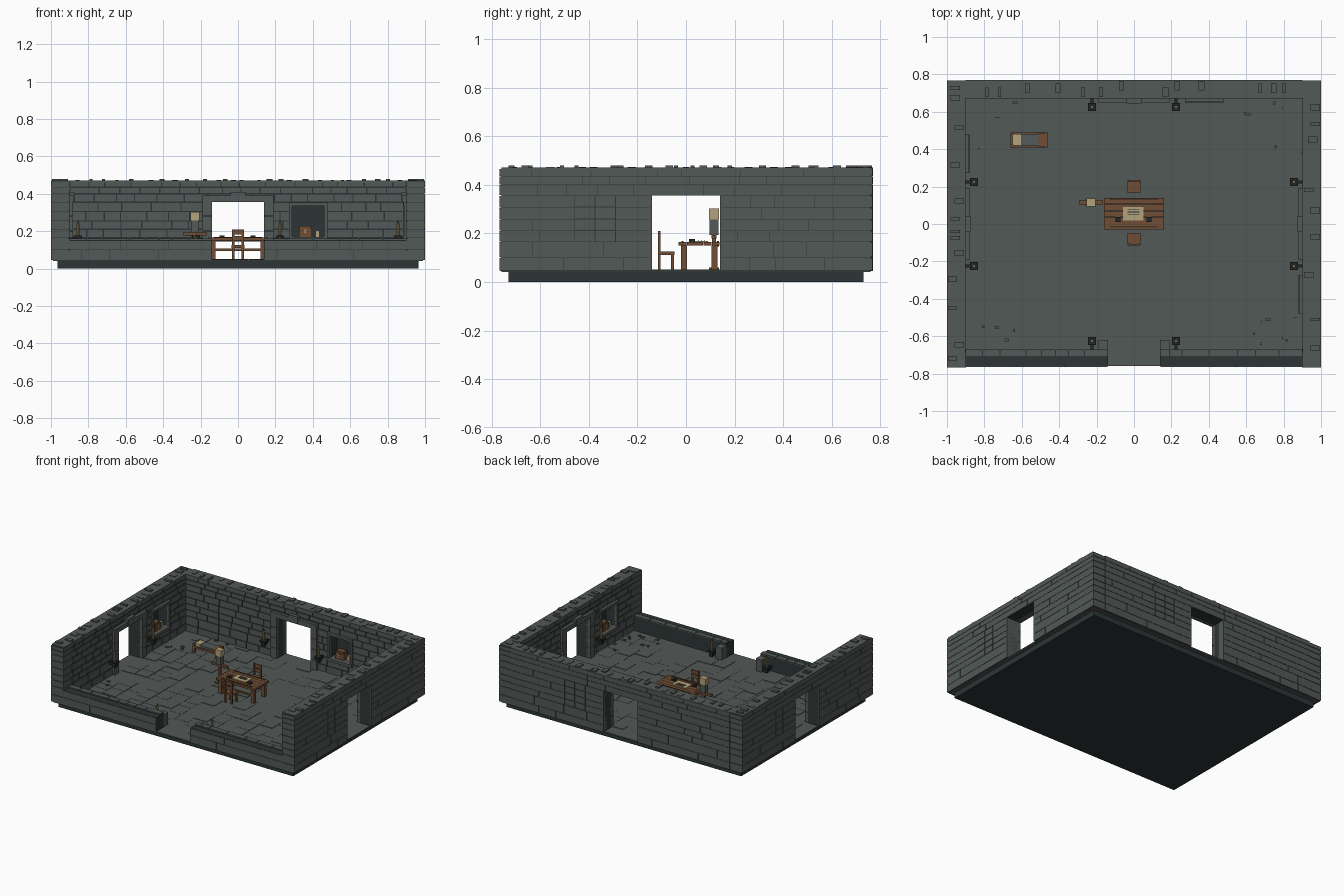
import bpy
import bmesh
import random
from math import cos, sin, radians
from mathutils import Matrix, Vector

random.seed(7)
if "Cube" in bpy.data.objects:
    bpy.data.objects.remove(bpy.data.objects["Cube"])


def material(name, *rgb):
    mat = bpy.data.materials.new(name)
    mat.use_nodes = True
    color = (*rgb, 1)
    mat.diffuse_color = color
    mat.node_tree.nodes["Principled BSDF"].inputs["Base Color"].default_value = color
    return mat


STONE = material("grey stone", .085, .1, .095)
DARK = material("dark stone", .026, .036, .037)
WOOD = material("brown wood", .16, .075, .035)
DEEP = material("dark wood", .07, .035, .018)
CREAM = material("cream cloth", .45, .37, .2)
CLOTH = material("grey cloth", .09, .1, .1)
WAX = material("tan wax", .33, .24, .11)
IRON = material("black iron", .015, .02, .022)


def build(name, mat, boxes, angle=0, shift=(0, 0, 0)):
    """One mesh from boxes given as (u0, u1, v0, v1, z0, z1), turned about z."""
    bm = bmesh.new()
    for u0, u1, v0, v1, z0, z1 in boxes:
        size = Matrix.Diagonal((u1 - u0, v1 - v0, z1 - z0, 1))
        mid = Vector((u0 + u1, v0 + v1, z0 + z1)) / 2
        bmesh.ops.create_cube(bm, size=1, matrix=Matrix.Translation(mid) @ size)
    bm.transform(Matrix.Translation(shift) @ Matrix.Rotation(radians(angle), 4, 'Z'))
    mesh = bpy.data.meshes.new(name)
    bm.to_mesh(mesh)
    bm.free()
    mesh.materials.append(mat)
    obj = bpy.data.objects.new(name, mesh)
    bpy.context.collection.objects.link(obj)
    return obj


def cylinder(name, mat, radius, depth, loc, sides=10, rot=(0, 0, 0)):
    bpy.ops.mesh.primitive_cylinder_add(vertices=sides, radius=radius, depth=depth,
                                        location=loc, rotation=rot)
    obj = bpy.context.object
    obj.name = name
    obj.data.materials.append(mat)
    return obj


# Openings and stone courses shared by the walls
DOOR, DOOR_TOP = .14, .355
N0, N1, NZ0, NZ1 = .29, .46, .165, .335
BASE, TOP, THICK, LIP = .045, .465, .1, .006
COURSES = [BASE, .1, NZ0, .21, .255, .305, DOOR_TOP, .4, .435, TOP]


def spans(half, z):
    """Solid stretches of a wall at height z."""
    cuts = [(-half, -DOOR), (DOOR, half)] if z < DOOR_TOP else [(-half, half)]
    if NZ0 < z < NZ1:
        cuts = [(-half, -DOOR), (DOOR, N0), (N1, half)]
    return cuts


def bricks(stretches, z0, z1, v0, v1, gap, low, high):
    out = []
    for a, b in stretches:
        u = a
        while u < b - .001:
            end = u + random.uniform(low, high)
            if b - end < low / 2:
                end = b
            out.append((u + gap / 2, end - gap / 2, v0, v1, z0 + gap / 2, z1 - gap / 2))
            u = end
    return out


def full_wall(side, angle, d, half):
    """Wall with a doorway and a niche, facing inward at distance d."""
    inner, outer = d + LIP, d + THICK - LIP
    core = [(-half, -DOOR, inner, outer, BASE, TOP), (-DOOR, DOOR, inner, outer, DOOR_TOP, TOP),
            (DOOR, N0, inner, outer, BASE, TOP), (N1, half, inner, outer, BASE, TOP),
            (N0, N1, inner, outer, BASE, NZ0), (N0, N1, inner, outer, NZ1, TOP),
            (N0, N1, d + .08, outer, NZ0, NZ1)]
    build(side + "_wall_core", DARK, core, angle)
    stones = []
    for z0, z1 in zip(COURSES, COURSES[1:]):
        runs = spans(half, (z0 + z1) / 2)
        stones += bricks(runs, z0, z1, d, inner + .002, .007, .08, .18)
        stones += bricks(runs, z0, z1, outer - .002, d + THICK, .002, .1, .3)
    # blocked-up panel behind the niche
    step = (DOOR_TOP - NZ0) / 4
    for row in range(4):
        z = NZ0 + row * step
        mid = (N0 + N1) / 2
        for a, b in ((N0, mid), (mid, N1)):
            stones.append((a + .002, b - .002, outer - .002, d + THICK, z + .002, z + step - .002))
    # cap and loose stones along the top
    stones.append((-half, half, d, d + THICK, TOP - .005, TOP + .005))
    u = -half + .03
    while u < half - .04:
        w = random.uniform(.015, .035)
        v = d + random.choice((.01, .03, .045))
        stones.append((u, u + w, v, v + .05, TOP, TOP + random.choice((.009, .014))))
        u += w + random.uniform(.01, .08)
    build(side + "_wall_stones", STONE, stones, angle)

    # door surround
    jamb = DOOR + .05
    frame = [(s * DOOR, s * jamb, d - .018, d + .02, z, z + .075)
             for s in (-1, 1) for z in (.05, .127, .204, .281)]
    frame = [(min(a, b), max(a, b), *rest) for a, b, *rest in frame]
    frame += [(-jamb, jamb, d - .022, d + .02, DOOR_TOP, .39),
              (-.04, .04, d - .026, d + .02, DOOR_TOP + .005, .41)]
    frame += [(min(s * DOOR, s * (DOOR + .008)), max(s * DOOR, s * (DOOR + .008)),
               d, d + THICK, .05, DOOR_TOP) for s in (-1, 1)]
    build(side + "_door_surround", STONE, frame, angle)

    # niche surround and the goods in it
    e = .018
    build(side + "_niche_surround", STONE,
          [(N0 - e, N0, d - .012, d + .02, NZ0, NZ1), (N1, N1 + e, d - .012, d + .02, NZ0, NZ1),
           (N0 - e, N1 + e, d - .015, d + .02, NZ1, NZ1 + e),
           (N0 - e, N1 + e, d - .02, d + .07, NZ0 - e, NZ0 + .003)], angle)
    build(side + "_niche_chest", WOOD, [(.325, .395, d + .01, d + .06, NZ0, .215),
                                        (.33, .39, d + .015, d + .055, .215, .228)], angle)
    build(side + "_niche_clasp", WAX, [(.353, .367, d + .005, d + .012, .19, .21)], angle)
    build(side + "_niche_jar", CREAM, [(.415, .435, d + .02, d + .04, NZ0, .205)], angle)


# Foundation and floor
build("foundation", DARK, [(-.965, .965, -.73, .73, 0, .042)])
floor = [(-.99, .99, -.76, .76, .04, .049)]
for i in range(17):
    x = -.89 + i * .105
    y = -.66
    while y < .64:
        w = random.uniform(.06, .14)
        floor.append((x, x + .103, y, min(y + w, .665), .045, .049 + random.choice((0, .001, .003))))
        y += w + .002
build("floor_slabs", STONE, floor)
rubble = []
for i in range(70):
    x = random.choice((-1, 1)) * random.uniform(.5, .87)
    y = random.choice((-1, 1)) * random.uniform(.3, .65)
    if abs(x) + abs(y) > 1.15:
        w = random.uniform(.008, .03)
        rubble.append((x, x + w, y, y + .015, .05, .058))
build("corner_rubble", STONE, rubble)

# Three tall walls; side walls own the corners
full_wall("back", 0, .67, .9)
full_wall("right", -90, .9, .76)
full_wall("left", 90, .9, .76)
quoins = []
for i, (z0, z1) in enumerate(zip(COURSES, COURSES[1:])):
    reach = .08 + .02 * (i % 2)
    for s in (-1, 1):
        for y0, y1 in ((-.767, -.767 + reach), (.767 - reach, .767)):
            x0, x1 = sorted((s * .899, s * 1.0))
            quoins.append((x0, x1, y0, y1, z0 + .002, z1 - .001))
build("corner_blocks", STONE, quoins)

# Low front wall with its entrance
low, strip, facing = [], [], []
for a, b in ((-.9, -DOOR), (DOOR, .9)):
    low += [(a, b, .675, .758, BASE, .15), (a, b, .675, .708, .15, .157)]
    strip += bricks([(a, b)], .15, .163, .672, .71, .005, .06, .16)
    for z0, z1 in ((BASE, .1), (.1, .15)):
        facing += bricks([(a, b)], z0, z1, .755, .764, .002, .12, .3)
build("front_wall_core", DARK, low, 180)
build("front_wall_stones", STONE, strip + facing, 180)
build("entrance_piers", STONE, [(x, x + .05, .62, .7, .05, .14) for x in (-.19, DOOR)], 180)

# Wall candles: a pair beside every doorway
for side, angle, d, z in (("back", 0, .67, .165), ("right", -90, .9, .165),
                          ("left", 90, .9, .165), ("front", 180, .67, .09)):
    for u in (-.225, .225):
        v = d - .045
        build(side + "_candle_bracket", IRON,
              [(u - .022, u + .022, v - .022, v + .022, z, z + .012),
               (u - .008, u + .008, v, d + .01, z - .02, z),
               (u - .014, u + .014, v - .014, v + .014, z - .03, z)], angle)
        spot = Matrix.Rotation(radians(angle), 4, 'Z') @ Vector((u, v, z + .045))
        cylinder(side + "_candle", WAX, .009, .07, spot)
        cylinder(side + "_candle_wick", IRON, .003, .015, spot + Vector((0, 0, .04)), 6)

# Table with planks, legs and things on it
planks = [(-.16, .16, -.03 + i * .034, .002 + i * .034, .15, .165) for i in range(5)]
legs = [(x, x + .025, y, y + .025, .05, .15) for x in (-.145, .12) for y in (-.02, .105)]
rails = [(-.13, .13, y, y + .012, .095, .107) for y in (-.013, .112)]
build("table", WOOD, planks + legs + rails)
build("table_edge_bands", DEEP, [(-.13, .13, y, y + .007, .145, .168) for y in (-.018, .128)])
build("map_sheet", CREAM, [(-.06, .05, .02, .09, .165, .168)])
build("map_marks", IRON, [(-.035, .03, y, y + .004, .167, .17) for y in (.05, .062, .074)])
build("table_pots", IRON, [(x, x + .028, .012, .038, .165, .177) for x in (-.1, .066)])

# Two chairs facing the table
for name, angle, y in (("front_chair", 0, -.08), ("back_chair", 180, .2)):
    parts = [(-.035, .035, -.033, .033, .11, .125)]
    parts += [(x, x + .012, .018, .03, .05, .11) for x in (-.032, .02)]
    parts += [(x, x + .012, -.036, -.024, .05, .21) for x in (-.032, .02)]
    parts += [(-.03, .03, -.034, -.026, z, z + .025) for z in (.15, .183)]
    build(name, WOOD, parts, angle, (0, y, 0))

# Practice dummy on a post
at = (-.23, .115, 0)
build("dummy_post", WOOD, [(-.008, .008, -.008, .008, .05, .2), (-.065, .065, -.01, .01, .178, .194),
                           (-.03, .03, -.02, .02, .05, .06)], 0, at)
build("dummy_body", CLOTH, [(-.02, .02, -.019, .019, .194, .258)], 0, at)
build("dummy_head", CREAM, [(-.024, .024, -.021, .021, .258, .303)], 0, at)

# Bed
at = (-.56, .45, 0)
build("bed_frame", WOOD, [(-.1, .1, -.04, .04, .085, .1), (.05, .1, -.037, .037, .1, .116)]
      + [(x, x + .015, y, y + .015, .05, .12) for x in (-.1, .085) for y in (-.04, .025)], 0, at)
build("bed_blanket", CLOTH, [(-.05, .05, -.032, .032, .1, .115)], 0, at)
build("bed_pillow", CREAM, [(-.09, -.045, -.03, .03, .1, .12)], 0, at)
